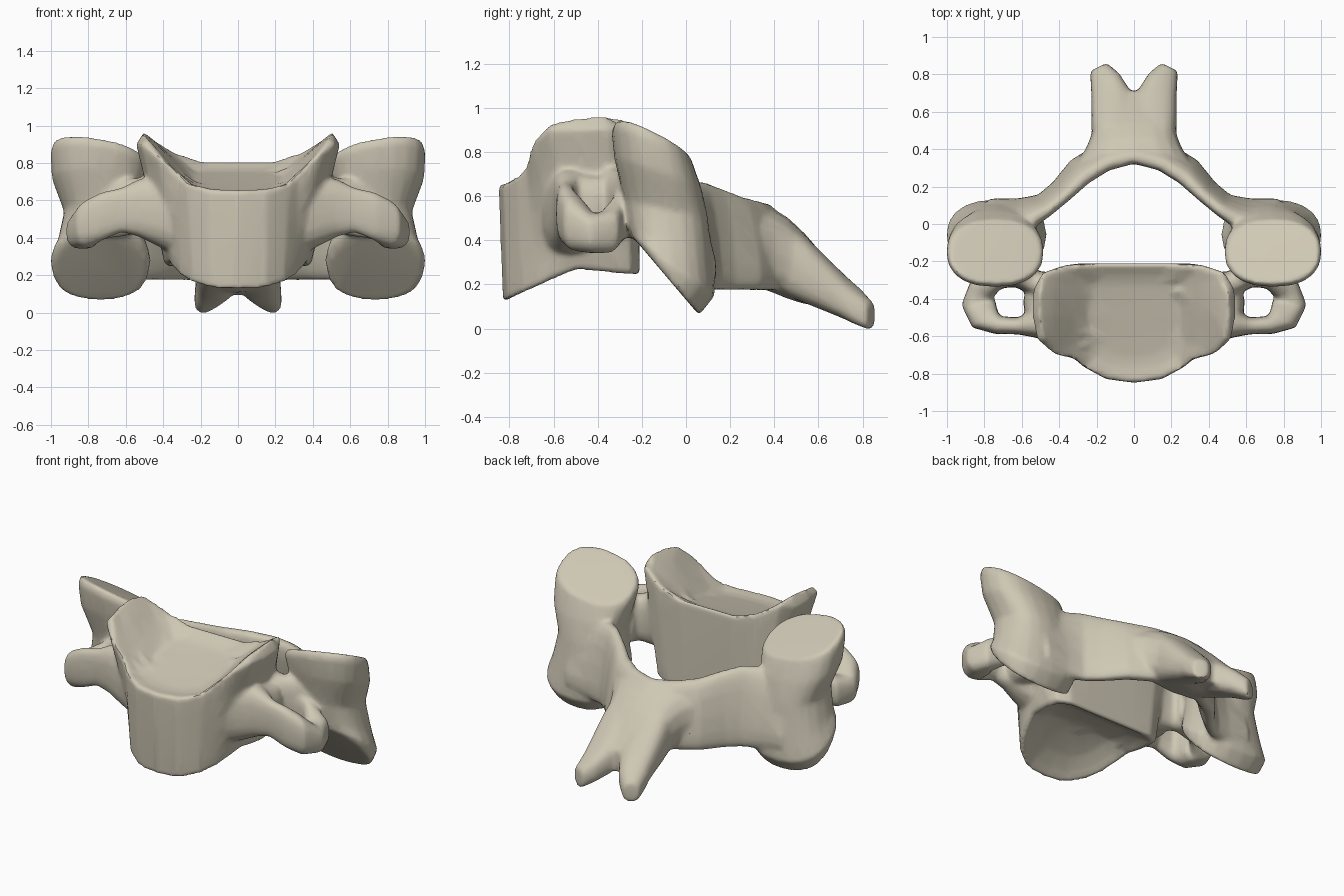
import bpy, bmesh
from math import sin, cos, pi, copysign
from mathutils import Vector

if "Cube" in bpy.data.objects:
    bpy.data.objects.remove(bpy.data.objects["Cube"], do_unlink=True)

bone = bpy.data.materials.new("bone")
bone.use_nodes = True
colour = (0.62, 0.575, 0.46, 1)
bone.diffuse_color = colour
bone.node_tree.nodes["Principled BSDF"].inputs["Base Color"].default_value = colour

bm = bmesh.new()


def loft(rings):
    """Skin a closed tube through rings of equal point count."""
    loops = [[bm.verts.new(p) for p in ring] for ring in rings]
    n = len(loops[0])
    for a, b in zip(loops, loops[1:]):
        for i in range(n):
            j = (i + 1) % n
            bm.faces.new((a[i], a[j], b[j], b[i]))
    bm.faces.new(loops[0][::-1])
    bm.faces.new(loops[-1])


def rounded(t, power):
    c, s = cos(t), sin(t)
    return copysign(abs(c) ** power, c), copysign(abs(s) ** power, s)


def bar(path, side=1, lean=0, n=16, power=0.75):
    """Upright bar along (x, y, z, half thickness, half height) stations."""
    points = [Vector(p[:2]) for p in path]
    rings = []
    for i, (x, y, z, w, h) in enumerate(path):
        d = points[min(i + 1, len(path) - 1)] - points[max(i - 1, 0)]
        d.normalize()
        ring = []
        for k in range(n):
            c, s = rounded(2 * pi * k / n, power)
            off = w * (c + lean * s)
            ring.append((side * (x - d.y * off), y + d.x * off, z + h * s))
        rings.append(ring)
    loft(rings)


def pillar(stations, side, n=20):
    """Tilted ovals from (centre x, half width, front y, z, back y, z, tilt)."""
    rings = []
    for cx, rx, fy, fz, by, bz, tilt in stations:
        ring = []
        for k in range(n):
            c, s = rounded(2 * pi * k / n, 0.85)
            u = (1 + s) / 2
            ring.append((side * (cx + rx * c), fy + (by - fy) * u,
                         fz + (bz - fz) * u + tilt * c))
        rings.append(ring)
    loft(rings)


def full(half):
    """Mirror a front-to-back half outline into a closed loop."""
    return half + [(-x, y) for x, y in half[-2:0:-1]]


# Vertebral body: saddle top with raised side lips, hollow underside
top = full([(0, -.85), (.15, -.83), (.27, -.765), (.32, -.725), (.43, -.7), (.52, -.62),
            (.545, -.49), (.54, -.35), (.49, -.26), (.37, -.22), (.2, -.21), (0, -.21)])
low = full([(0, -.83), (.15, -.81), (.25, -.745), (.31, -.665), (.35, -.57), (.37, -.49),
            (.385, -.4), (.39, -.31), (.38, -.25), (.3, -.21), (.16, -.21), (0, -.21)])


def top_z(x, y):
    base = .655 + .155 * (y + .84) / .63
    peak = .975 - 1.1 * (y + .43) ** 2
    rise = min(1, max(0, (abs(x) - .24) / .25))
    return base + (peak - base) * rise - 1.6 * max(0, abs(x) - .5)


def low_z(x, y):
    return .11 + .155 * min(1, (y + .84) / .34) - .03 * max(0, y + .5) / .3


def inset(outline, f, height, bend):
    return [(x * f, -.5 + (y + .5) * f, height(x * f, -.5 + (y + .5) * f) + bend)
            for x, y in outline]


rings = [inset(low, f, low_z, b) for f, b in ((.2, .065), (.6, .055), (.85, .025), (.95, .002))]
for t in (.02, .15, .35, .55, .75, .92, 1):
    rings.append([(a + (c - a) * t, b + (d - b) * t, low_z(a, b) * (1 - t) + top_z(c, d) * t)
                  for (a, b), (c, d) in zip(low, top)])
rings += [inset(top, f, top_z, b) for f, b in
          ((.93, -.002), (.8, -.02), (.62, -.03), (.45, -.03), (.2, -.03))]
loft(rings)

for side in (1, -1):
    # Joint pillar: upper facet, waist, lower facet
    pillar([(.742, .25, -.32, .935, .025, .765, .045), (.742, .262, -.338, .895, .04, .72, .04),
            (.745, .25, -.325, .77, .07, .64, .01), (.73, .2, -.28, .58, .1, .5, 0),
            (.73, .235, -.26, .46, .12, .3, 0), (.735, .27, -.25, .42, .132, .15, 0),
            (.735, .255, -.22, .39, .06, .06, 0)], side)
    # Flared flank of the body
    bar([(.44, -.56, .56, .09, .13), (.48, -.49, .56, .1, .15), (.495, -.41, .55, .1, .14),
         (.49, -.3, .56, .07, .14)], side)
    # Pedicle joining body and pillar
    bar([(.38, -.36, .58, .1, .19), (.54, -.31, .57, .065, .15), (.7, -.2, .56, .1, .16)], side)
    # Transverse process looping round its opening
    bar([(.28, -.5, .5, .17, .22), (.42, -.52, .54, .13, .19), (.53, -.535, .56, .075, .155),
         (.62, -.545, .55, .045, .12), (.73, -.54, .515, .05, .13), (.8, -.5, .475, .085, .125),
         (.83, -.42, .43, .095, .09), (.82, -.355, .44, .075, .1), (.72, -.305, .5, .04, .11),
         (.6, -.29, .54, .05, .13), (.56, -.2, .55, .04, .1)], side)
    # Forked tip of the spinous process
    bar([(.09, .38, .36, .13, .18), (.115, .55, .26, .115, .15), (.125, .7, .155, .105, .105),
         (.155, .77, .105, .085, .085), (.19, .84, .055, .05, .065)], side)

# Lamina arch closing the canal, leaning forward at its top
arch = [(.74, .01, .42, .1, .22), (.59, .05, .42, .07, .245), (.48, .1, .42, .05, .25),
        (.39, .175, .405, .05, .235), (.29, .28, .385, .06, .215), (.16, .36, .375, .06, .205)]
bar(arch + [(0, .4, .37, .06, .2)] + [(-p[0],) + p[1:] for p in reversed(arch)], lean=0.7)

# Spinous process trunk, flaring into the lamina
bar([(0, .345, .365, .3, .185), (0, .4, .35, .26, .19), (0, .46, .32, .235, .185),
     (0, .54, .27, .21, .16), (0, .62, .22, .17, .115), (0, .71, .16, .08, .07)])

bmesh.ops.recalc_face_normals(bm, faces=bm.faces)
mesh = bpy.data.meshes.new("vertebra")
bm.to_mesh(mesh)
bm.free()
vertebra = bpy.data.objects.new("vertebra", mesh)
bpy.context.collection.objects.link(vertebra)
bpy.context.view_layer.objects.active = vertebra
vertebra.select_set(True)

# Fuse the parts into one bone and soften the joins
remesh = vertebra.modifiers.new("fuse", "REMESH")
remesh.mode = "VOXEL"
remesh.voxel_size = 0.012
soften = vertebra.modifiers.new("soften", "SMOOTH")
soften.factor = 0.5
soften.iterations = 14
reduce = vertebra.modifiers.new("reduce", "DECIMATE")
reduce.ratio = 0.15
for name in ("fuse", "soften", "reduce"):
    bpy.ops.object.modifier_apply(modifier=name)

vertebra.data.materials.clear()
vertebra.data.materials.append(bone)
bpy.ops.object.shade_smooth_by_angle(angle=0.7)
